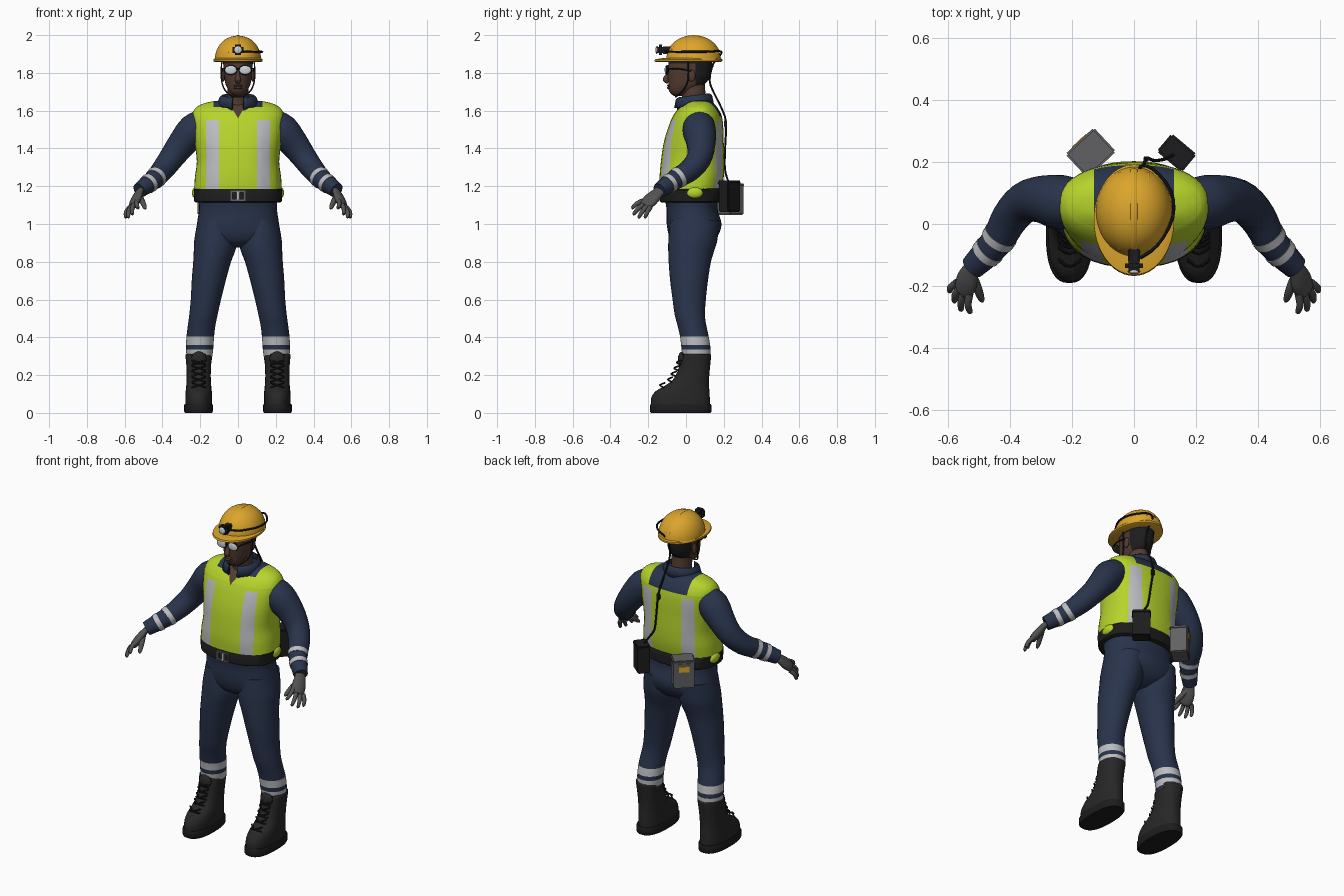
import bpy, bmesh, math
from mathutils import Vector, Matrix

if "Cube" in bpy.data.objects:
    bpy.data.objects.remove(bpy.data.objects["Cube"], do_unlink=True)


def material(name, *rgb):
    m = bpy.data.materials.new(name)
    m.use_nodes = True
    m.diffuse_color = (*rgb, 1)
    m.node_tree.nodes["Principled BSDF"].inputs["Base Color"].default_value = (*rgb, 1)
    return m


LIME = material("lime fabric", .47, .66, .025)
NAVY = material("navy fabric", .022, .034, .072)
SILVER = material("reflective silver", .5, .51, .53)
BLACK = material("black rubber", .012, .012, .013)
BOOT = material("boot leather", .02, .02, .02)
SKIN = material("dark brown skin", .085, .045, .03)
YELLOW = material("helmet yellow", .72, .38, .025)
GLOVE = material("glove grey", .085, .085, .085)
GREY = material("case grey", .12, .12, .125)
LENS = material("pale lens", .6, .65, .68)
parts = []


def finish(name, bm, mats, rule=None):
    bmesh.ops.recalc_face_normals(bm, faces=bm.faces)
    for f in bm.faces:
        f.smooth = True
        if rule:
            f.material_index = rule(f.calc_center_median())
    mesh = bpy.data.meshes.new(name)
    bm.to_mesh(mesh)
    bm.free()
    ob = bpy.data.objects.new(name, mesh)
    bpy.context.collection.objects.link(ob)
    for m in mats:
        mesh.materials.append(m)
    parts.append(ob)
    return ob


def spline(st, n):
    # Catmull-Rom resampling of station tuples
    out = []
    for i in range(len(st) - 1):
        a, b, c, d = st[max(i - 1, 0)], st[i], st[i + 1], st[min(i + 2, len(st) - 1)]
        for k in range(n):
            t = k / n
            out.append([.5 * (2 * q + (r - p) * t + (2 * p - 5 * q + 4 * r - s) * t * t
                              + (3 * q - p - 3 * r + s) * t ** 3) for p, q, r, s in zip(a, b, c, d)])
    return out + [list(st[-1])]


def skin(name, rings, mats, cuts=(), rule=None):
    bm = bmesh.new()
    vs = [[bm.verts.new(p) for p in ring] for ring in rings]
    n = len(vs[0])
    for a, b in zip(vs, vs[1:]):
        for i in range(n):
            bm.faces.new((a[i], a[(i + 1) % n], b[(i + 1) % n], b[i]))
    bm.faces.new(vs[0])
    bm.faces.new(vs[-1])
    for co, no in cuts:
        bmesh.ops.bisect_plane(bm, geom=bm.verts[:] + bm.edges[:] + bm.faces[:], plane_co=co, plane_no=no)
    return finish(name, bm, mats, rule)


def loft(name, stations, mats, p=2.0, n=3, seg=36, **kw):
    # stations: z, centre x, centre y, half width, half depth
    rings = []
    for z, cx, cy, rx, ry in spline(stations, n):
        ring = []
        for i in range(seg):
            c, s = math.cos(math.tau * i / seg), math.sin(math.tau * i / seg)
            ring.append((cx + rx * math.copysign(abs(c) ** (2 / p), c),
                         cy + ry * math.copysign(abs(s) ** (2 / p), s), z))
        rings.append(ring)
    return skin(name, rings, mats, **kw)


def tube(name, stations, mat, ref=(0, 0, 1), flat=1.0, n=3, seg=16):
    # stations: x, y, z, radius
    st = spline(stations, n)
    rings = []
    for i, (x, y, z, r) in enumerate(st):
        t = Vector(st[min(i + 1, len(st) - 1)][:3]) - Vector(st[max(i - 1, 0)][:3])
        v = t.cross(Vector(ref)).normalized()
        u = v.cross(t).normalized()
        rings.append([Vector((x, y, z)) + r * (math.cos(a) * u + flat * math.sin(a) * v)
                      for a in (math.tau * k / seg for k in range(seg))])
    return skin(name, rings, [mat])


def wire(name, pts, r, mat, **kw):
    return tube(name, [(*q, r) for q in pts], mat, ref=(.31, .12, .05), seg=8, **kw)


def ball(name, loc, size, mat):
    bm = bmesh.new()
    bmesh.ops.create_uvsphere(bm, u_segments=20, v_segments=12, radius=1,
                              matrix=Matrix.Translation(loc) @ Matrix.Diagonal((*size, 1)))
    return finish(name, bm, [mat])


def box(name, loc, size, mat, turn=0, bevel=.006):
    bm = bmesh.new()
    bmesh.ops.create_cube(bm, size=1, matrix=Matrix.Diagonal((*size, 1)))
    if bevel:
        bmesh.ops.bevel(bm, geom=bm.edges[:], offset=bevel, segments=2, affect='EDGES')
    bm.transform(Matrix.Translation(loc) @ Matrix.Rotation(math.radians(turn), 4, 'Z'))
    return finish(name, bm, [mat])


# Vest torso with silver stripes, navy yoke and open neck
def vest_rule(c):
    x, y, z = abs(c.x), c.y, c.z
    if y < .04 and z > 1.56 and x < (z - 1.56) * .6:
        return 3
    if x < .13 and z > (1.57 if y > .07 else 1.62):
        return 1
    return 2 if .1 < x < .17 and z < 1.55 else 0


vest_cuts = [((s * a, 0, 0), (1, 0, 0)) for s in (1, -1) for a in (.1, .13, .17)]
vest_cuts += [((0, 0, z), (0, 0, 1)) for z in (1.55, 1.57, 1.62)] + [((0, .07, 0), (0, 1, 0))]
vest_cuts += [((0, 0, 1.56), (s, 0, -.6)) for s in (1, -1)]
loft("vest", [(1.185, 0, .025, .232, .163), (1.25, 0, .03, .228, .17), (1.33, 0, .035, .218, .168),
              (1.42, 0, .04, .228, .16), (1.5, 0, .05, .24, .148), (1.57, 0, .06, .244, .13),
              (1.61, 0, .065, .228, .105), (1.635, 0, .07, .19, .08), (1.65, 0, .07, .13, .06),
              (1.655, 0, .07, .06, .04)], [LIME, NAVY, SILVER, SKIN], p=2.35, seg=48,
     cuts=vest_cuts, rule=vest_rule)

# Belt, buckle and pouches
loft("belt", [(1.115, 0, .027, .225, .158), (1.12, 0, .027, .232, .165), (1.18, 0, .027, .236, .168),
              (1.19, 0, .027, .228, .162)], [BLACK], p=2.35, n=1)
for s in (1, -1):
    box("buckle_side", (s * .036, -.146, 1.15), (.014, .014, .06), GREY, bevel=.003)
    box("buckle_bar", (0, -.146, 1.15 + s * .024), (.08, .014, .012), GREY, bevel=.003)
    ball("vest_hem_fold", (s * .224, .045, 1.165), (.02, .045, .03), LIME)
box("buckle_prong", (0, -.147, 1.15), (.016, .012, .05), SILVER, bevel=.003)
box("rescue_case", (-.14, .23, 1.125), (.12, .1, .155), GREY, 43)
box("rescue_case_lid", (-.14, .23, 1.205), (.126, .106, .02), GREY, 43)
box("case_label", (-.175, .267, 1.165), (.06, .009, .035), YELLOW, 43, 0)
box("battery_pack", (.138, .23, 1.14), (.1, .07, .155), BLACK, -40)
box("battery_lid", (.138, .23, 1.218), (.106, .076, .022), BLACK, -40)

# Trousers
loft("trouser_seat", [(1.15, 0, .027, .212, .145), (1.08, 0, .032, .206, .135), (1, 0, .043, .217, .145),
                      (.94, 0, .04, .215, .13), (.9, 0, .035, .15, .1), (.875, 0, .035, .05, .05)],
     [NAVY], p=2.3)
band_edges = (.295, .335, .36, .405)
for s in (1, -1):
    loft("trouser_leg", [(z, s * x, y, a, b) for z, x, y, a, b in (
        (1.02, .115, .045, .098, .13), (.92, .118, .037, .113, .13), (.86, .124, .028, .11, .122),
        (.8, .137, .02, .1, .112), (.7, .155, .016, .09, .1), (.6, .17, .017, .08, .088),
        (.52, .183, .02, .075, .08), (.46, .193, .032, .073, .076), (.4, .2, .045, .073, .076),
        (.34, .203, .053, .072, .077), (.28, .205, .057, .066, .073))], [NAVY, SILVER],
        cuts=[((0, 0, z), (0, 0, 1)) for z in band_edges],
        rule=lambda c: int(band_edges[0] < c.z < band_edges[1] or band_edges[2] < c.z < band_edges[3]))

    # Boots
    loft("boot_sole", [(0, s * .209, -.028, .072, .158), (.008, s * .209, -.028, .076, .163),
                       (.04, s * .209, -.028, .076, .163), (.047, s * .209, -.028, .073, .159)],
         [BLACK], p=2.5, n=1)
    loft("boot", [(z, s * .208, (f + b) / 2, w, (b - f) / 2) for z, f, b, w in (
        (.04, -.186, .128, .07), (.08, -.184, .126, .071), (.115, -.16, .124, .069), (.145, -.11, .122, .066),
        (.175, -.07, .122, .064), (.22, -.045, .125, .064), (.27, -.03, .13, .067),
        (.305, -.02, .133, .07), (.312, -.012, .128, .064))], [BOOT], p=2.3)
    ball("boot_tongue", (s * .207, -.018, .285), (.04, .025, .04), BOOT)
    for i in range(6):
        t = i / 5
        z0, y0 = .135 + .15 * t, -.132 + .1 * t ** .55
        for k in (1, -1):
            wire("lace", [(s * .208 - k * .036, y0 + .014, z0), (s * .208, y0 - .006, z0 + .012),
                          (s * .208 + k * .036, y0 + .02, z0 + .024)], .0045, BLACK)

    # Sleeves with cuff bands
    arm = [(s * x, y, z, r) for x, y, z, r in (
        (.17, .07, 1.54, .075), (.235, .07, 1.495, .088), (.3, .08, 1.42, .076), (.355, .068, 1.345, .066),
        (.4, .02, 1.285, .06), (.43, -.035, 1.25, .054), (.443, -.055, 1.237, .052),
        (.466, -.083, 1.219, .049), (.482, -.1, 1.207, .047), (.522, -.14, 1.178, .04))]
    tube("sleeve", arm, NAVY, seg=24)
    for k in (5, 7):
        tube("cuff_band", [(x, y, z, r + .003) for x, y, z, r in arm[k:k + 2]], SILVER, seg=24)

    # Gloves
    spread = Vector((s * .045, .04, -.04))
    tube("glove_palm", [(s * .505, -.125, 1.19, .03), (s * .525, -.15, 1.165, .033),
                        (s * .54, -.185, 1.13, .042), (s * .553, -.215, 1.1, .036),
                        (s * .557, -.222, 1.094, .02)], GLOVE, ref=spread, flat=.55)
    tips = ((.53, -.288, 1.083), (.56, -.28, 1.05), (.582, -.252, 1.033), (.597, -.218, 1.033))
    for i, tip in enumerate(tips):
        root = Vector((s * .552, -.207, 1.107)) + spread * (i - 1.5) * .3
        end = Vector((s * tip[0], *tip[1:]))
        mid = root.lerp(end, .55) + Vector((s * .006, 0, .006))
        tube("glove_finger", [(*root, .013), (*mid, .012), (*root.lerp(end, .93), .009), (*end, .004)],
             GLOVE, ref=spread, seg=10)
    tube("glove_thumb", [(s * .525, -.165, 1.15, .016), (s * .507, -.205, 1.12, .015),
                         (s * .494, -.24, 1.09, .011), (s * .49, -.252, 1.08, .004)], GLOVE, ref=spread, seg=10)

# Neck, head and face
loft("neck", [(1.58, 0, .05, .062, .07), (1.64, 0, .045, .056, .062), (1.74, 0, .035, .055, .065)], [SKIN])
loft("head", [(1.678, 0, -.04, .02, .025), (1.69, 0, -.035, .038, .045), (1.71, 0, -.02, .052, .072),
              (1.74, 0, .003, .066, .096), (1.78, 0, .015, .073, .112), (1.83, 0, .02, .077, .115),
              (1.88, 0, .025, .078, .112), (1.93, 0, .03, .06, .085)], [SKIN, BLACK], p=2.15,
     cuts=[((0, .05, 0), (0, 1, 0)), ((0, 0, 1.735), (0, 0, 1)), ((0, 0, 1.85), (0, 0, 1))],
     rule=lambda c: int(c.y > .05 and c.z > 1.735 or c.z > 1.85))
tube("nose", [(0, -.088, 1.81, .008), (0, -.1, 1.785, .011), (0, -.106, 1.765, .017), (0, -.092, 1.752, .012)],
     SKIN, ref=(1, 0, 0), seg=12)
for s, lip in ((1, 1.733), (-1, 1.721)):
    ball("lip", (0, -.089, lip), (.025, .012, .007), SKIN)
    ball("ear", (s * .079, .03, 1.785), (.01, .02, .032), SKIN)
    # Safety glasses and chin strap
    ball("glasses_rim", (s * .038, -.1, 1.815), (.035, .009, .027), BLACK)
    ball("glasses_lens", (s * .038, -.107, 1.815), (.03, .006, .022), LENS)
    wire("glasses_temple", [(s * .07, -.097, 1.822), (s * .081, -.04, 1.822), (s * .082, .03, 1.81)], .004, BLACK)
    wire("chin_strap", [(s * .086, .01, 1.87), (s * .088, .012, 1.77), (s * .07, -.012, 1.71),
                        (s * .03, -.05, 1.676), (0, -.055, 1.674)], .004, BLACK)
wire("glasses_bridge", [(-.012, -.104, 1.82), (0, -.11, 1.822), (.012, -.104, 1.82)], .004, BLACK)

# Shirt collar, open at the front
bm = bmesh.new()
rows = []
for rx, ry, lift in ((.088, .085, 0), (.085, .085, .07), (.098, .098, .06), (.112, .108, .015)):
    row = []
    for i in range(33):
        a = math.radians(-90 + 18 + 324 * i / 32)
        back = (math.sin(a) + 1) / 2
        row.append(bm.verts.new((rx * math.cos(a), .04 + ry * math.sin(a), 1.6 + .022 * back + lift)))
    rows.append(row)
for a, b in zip(rows, rows[1:]):
    for i in range(32):
        bm.faces.new((a[i], a[i + 1], b[i + 1], b[i]))
collar = finish("collar", bm, [NAVY])
mod = collar.modifiers.new("thickness", 'SOLIDIFY')
mod.thickness = .008

# Helmet with brim and ridges
loft("helmet_brim", [(1.858, 0, .012, .122, .172), (1.862, 0, .012, .13, .18), (1.872, 0, .014, .13, .178),
                     (1.878, 0, .03, .122, .155)], [YELLOW], n=1, seg=48)
dome = [(1.866 + .13 * math.sin(t), 0, .04, .123 * math.cos(t) ** .9, .145 * math.cos(t) ** .9)
        for t in (math.radians(a) for a in range(0, 90, 8))]
loft("helmet_dome", dome, [YELLOW], n=1, seg=48)
for x, r in ((-.045, .006), (0, .012), (.045, .006)):
    ridge = []
    for i in range(9):
        t = math.radians(22 + 136 * i / 8)
        k = math.sqrt(1 - (x / .123) ** 2)
        ridge.append((x, .04 - .145 * k * math.cos(t), 1.864 + .13 * k * math.sin(t), r))
    tube("helmet_ridge", ridge, YELLOW, ref=(1, 0, 0), flat=.5, seg=10)

# Head lamp with cable down to the battery
box("lamp_bracket", (0, -.098, 1.92), (.04, .06, .04), BLACK)
box("lamp_body", (0, -.135, 1.922), (.058, .04, .056), BLACK, bevel=.012)
ball("lamp_lens", (0, -.154, 1.922), (.021, .008, .021), LENS)
wire("lamp_cable", [(.02, -.11, 1.915), (.075, -.07, 1.912), (.125, .02, 1.912), (.118, .11, 1.912),
                    (.06, .178, 1.915), (.02, .185, 1.9), (.02, .145, 1.85), (.02, .125, 1.76), (.025, .15, 1.69),
                    (.03, .185, 1.62), (.04, .212, 1.54), (.055, .208, 1.42), (.07, .205, 1.32),
                    (.1, .21, 1.27), (.13, .225, 1.22)], .0055, BLACK)
box("cable_clip", (.04, .21, 1.53), (.02, .016, .035), BLACK, bevel=.003)

# Smooth shading with crisp edges
bpy.ops.object.select_all(action='DESELECT')
for ob in parts:
    ob.select_set(True)
bpy.context.view_layer.objects.active = parts[0]
bpy.ops.object.shade_smooth_by_angle(angle=math.radians(40))
